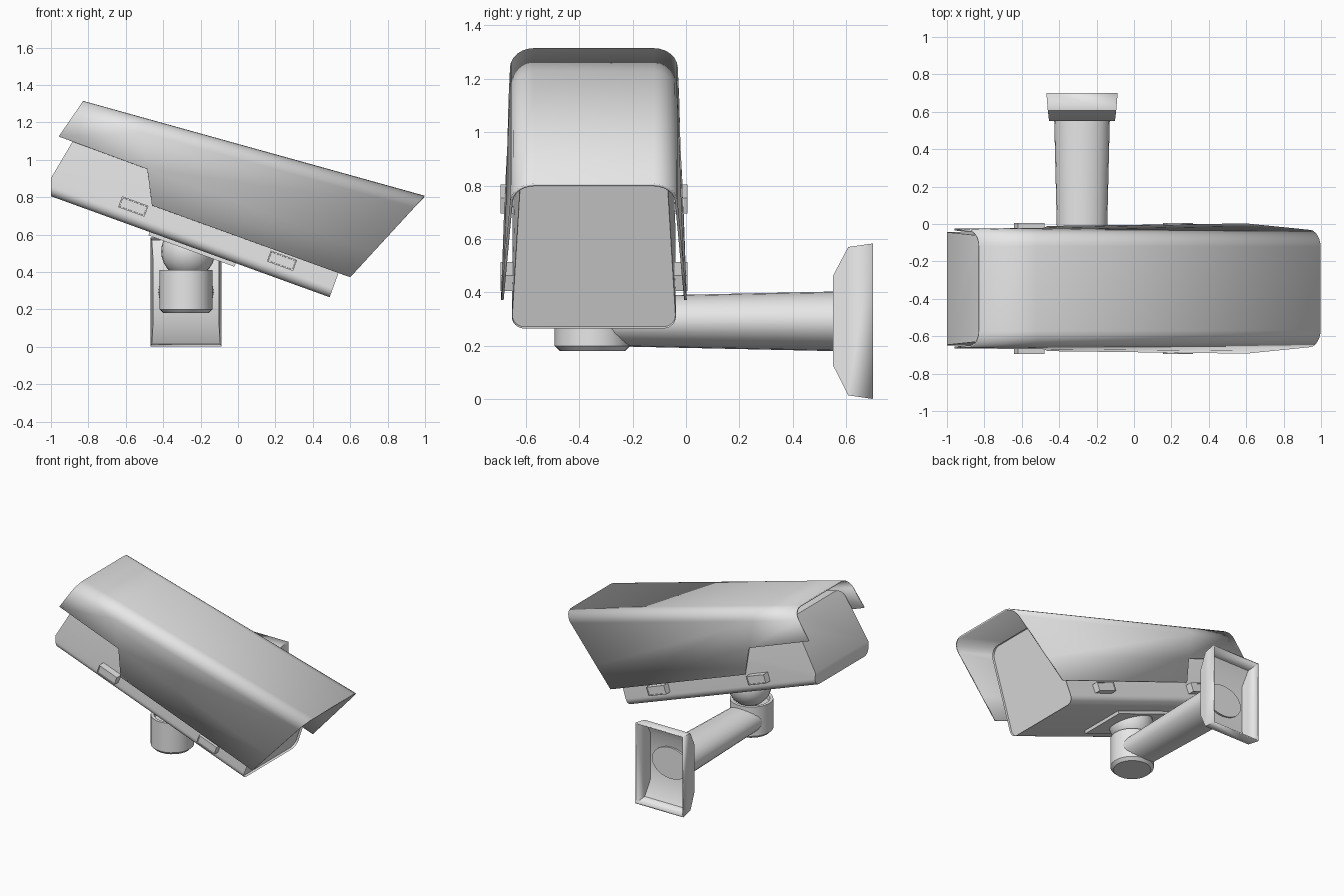
import bpy, bmesh, math
from mathutils import Vector

if "Cube" in bpy.data.objects:
    bpy.data.objects.remove(bpy.data.objects["Cube"])

MID = -0.345                 # centre line of the housing in y
TILT = math.radians(20)      # downward tilt of the housing

grey = bpy.data.materials.new("plain_grey")
grey.use_nodes = True
grey.diffuse_color = (0.8, 0.8, 0.8, 1)
grey.node_tree.nodes["Principled BSDF"].inputs["Base Color"].default_value = (0.8, 0.8, 0.8, 1)


def finish(bm, name, thickness=0):
    bmesh.ops.recalc_face_normals(bm, faces=bm.faces[:])
    mesh = bpy.data.meshes.new(name)
    bm.to_mesh(mesh)
    bm.free()
    mesh.materials.append(grey)
    ob = bpy.data.objects.new(name, mesh)
    bpy.context.collection.objects.link(ob)
    if thickness:
        mod = ob.modifiers.new("shell", "SOLIDIFY")
        mod.thickness = thickness
        mod.offset = 0
    bpy.ops.object.select_all(action="DESELECT")
    ob.select_set(True)
    bpy.context.view_layer.objects.active = ob
    bpy.ops.object.shade_smooth_by_angle(angle=math.radians(32))
    return ob


def loft(rings, closed=True, caps=(True, True)):
    """Skin a list of matching rings; returns the bmesh and its cap faces."""
    bm = bmesh.new()
    rows = [[bm.verts.new(p) for p in ring] for ring in rings]
    n = len(rows[0])
    for a, b in zip(rows, rows[1:]):
        for i in range(n if closed else n - 1):
            j = (i + 1) % n
            bm.faces.new((a[i], a[j], b[j], b[i]))
    ends = [bm.faces.new(row) for row, cap in zip((rows[0], rows[-1]), caps) if cap]
    return bm, ends


def arc(before, corner, after, radius, steps=6):
    """Round one corner of a 2D outline."""
    a = corner + (before - corner).normalized() * radius
    b = corner + (after - corner).normalized() * radius
    pts = []
    for k in range(steps + 1):
        t = k / steps
        wa, wc, wb = (1 - t) ** 2, 1.414 * t * (1 - t), t * t
        pts.append((a * wa + corner * wc + b * wb) / (wa + wc + wb))
    return pts


def section(bottom, top, low, high, r_top, r_low=None):
    """Trapezoid section between two (x, z) points; open at the bottom without r_low."""
    bottom, top = Vector(bottom), Vector(top)
    rise = (top - bottom).length
    c = [Vector(p) for p in ((-low, 0), (-high, rise), (high, rise), (low, 0))]
    outline = arc(c[0], c[1], c[2], r_top) + arc(c[1], c[2], c[3], r_top)
    if r_low:
        outline += arc(c[2], c[3], c[0], r_low) + arc(c[3], c[0], c[1], r_low)
    else:
        outline = [c[0]] + outline + [c[3]]
    ring = []
    for y, s in outline:
        p = bottom.lerp(top, s / rise)
        ring.append(Vector((p.x, MID + y, p.y)))
    return ring


def cut(bm, point, normal, clear=False):
    geom = bm.verts[:] + bm.edges[:] + bm.faces[:]
    return bmesh.ops.bisect_plane(bm, geom=geom, plane_co=point, plane_no=normal,
                                  clear_outer=clear)["geom_cut"]


# Housing: tapered body, trimmed upright at the lower back, recessed window
bm, ends = loft([section((-1.047, 0.822), (-0.8, 1.24), 0.306, 0.28, 0.07, 0.05),
                 section((0.49, 0.265), (0.7, 0.84), 0.31, 0.275, 0.07, 0.05)])
bmesh.ops.inset_region(bm, faces=[ends[1]], thickness=0.014)
bmesh.ops.recalc_face_normals(bm, faces=bm.faces[:])
bmesh.ops.inset_region(bm, faces=[ends[1]], thickness=0.002, depth=-0.015)
edges = [g for g in cut(bm, (-1, 0, 0), (-1, 0, 0), True) if isinstance(g, bmesh.types.BMEdge)]
bmesh.ops.holes_fill(bm, edges=edges)
finish(bm, "housing")

# Sunshield: flared arch with a notch at the lower back corner
bm, _ = loft([section((-1.063, 0.974), (-0.83, 1.31), 0.322, 0.306, 0.08),
              section((0.6, 0.372), (0.996, 0.803), 0.343, 0.303, 0.08)],
             closed=False, caps=(False, False))
notch = [(Vector((-0.485, 0, 0.95)), Vector((-0.175, 0, -0.475))),
         (Vector((-0.485, 0, 0.95)), Vector((-0.195, 0, -0.025)))]
for point, normal in notch:
    cut(bm, point, normal)
gone = [f for f in bm.faces
        if all((f.calc_center_median() - p).dot(n) > 0 for p, n in notch)]
bmesh.ops.delete(bm, geom=gone, context="FACES")
finish(bm, "sunshield", 0.01)


def tilted_block(name, centre, size, rim=0):
    bm = bmesh.new()
    bmesh.ops.create_cube(bm, size=1)
    bmesh.ops.scale(bm, vec=size, verts=bm.verts[:])
    if rim:
        faces = [f for f in bm.faces if abs(f.normal.y) > 0.9]
        bmesh.ops.inset_individual(bm, faces=faces, thickness=rim)
        bmesh.ops.inset_individual(bm, faces=faces, thickness=0.001, depth=-0.004)
    ob = finish(bm, name)
    ob.location = centre
    ob.rotation_euler.y = TILT


# Side latches, two on each side
for side, label in ((-1, "right"), (1, "left")):
    for x, z, place in ((-0.56, 0.75, "rear"), (0.235, 0.46, "front")):
        tilted_block(f"{label}_{place}_latch", (x, MID + side * 0.315, z),
                     (0.15, 0.07, 0.062), 0.009)

# Plate under the housing
tilted_block("mount_plate", (-0.244, MID, 0.526), (0.49, 0.34, 0.03))

# Ball joint
bm = bmesh.new()
bmesh.ops.create_uvsphere(bm, u_segments=24, v_segments=14, radius=0.145)
finish(bm, "ball_joint").location = (-0.266, MID, 0.51)


def ellipse(centre, u, v, n=24):
    c, u, v = Vector(centre), Vector(u), Vector(v)
    return [c + u * math.cos(math.tau * i / n) + v * math.sin(math.tau * i / n)
            for i in range(n)]


# Cup that holds the ball
bm, _ = loft([ellipse((-0.278, -0.35, z), (r, 0, 0), (0, r, 0))
              for r, z in ((0.122, 0.18), (0.142, 0.2), (0.142, 0.41), (0.12, 0.41), (0.115, 0.38))])
finish(bm, "joint_cup")

# Arm widening towards the wall
bm, _ = loft([ellipse((-0.278, y, 0.292), (w, 0, 0), (0, 0, h))
              for y, w, h in ((-0.3, 0.128, 0.093), (0.572, 0.149, 0.112))])
finish(bm, "arm")

# Wall bracket: hollow stepped shell, open at the back
rings = []
for y, half_x, low, high in ((0.555, 0.173, 0.127, 0.463), (0.61, 0.18, 0.018, 0.567),
                             (0.7, 0.187, 0.005, 0.58)):
    rings.append([(-0.278 + sx * half_x, y, z)
                  for sx, z in ((-1, low), (1, low), (1, high), (-1, high))])
bm, _ = loft(rings, caps=(True, False))
finish(bm, "wall_bracket", 0.01)
